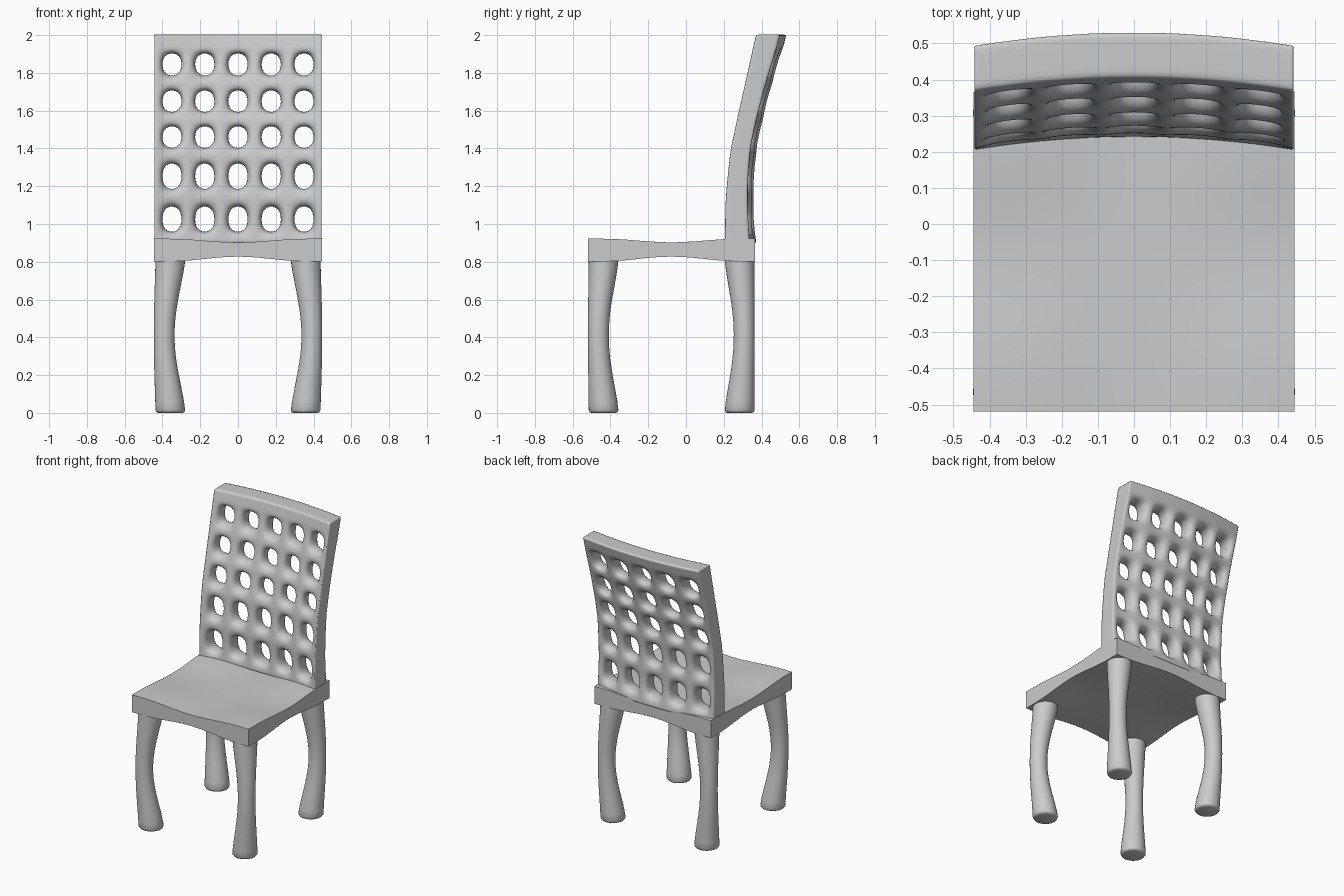
import bpy, bmesh, math

if "Cube" in bpy.data.objects:
    bpy.data.objects.remove(bpy.data.objects["Cube"])


def make_object(name, bm):
    bmesh.ops.recalc_face_normals(bm, faces=bm.faces)
    mesh = bpy.data.meshes.new(name)
    bm.to_mesh(mesh)
    bm.free()
    ob = bpy.data.objects.new(name, mesh)
    bpy.context.collection.objects.link(ob)
    return ob


def shade(ob, angle=40):
    bpy.ops.object.select_all(action='DESELECT')
    ob.select_set(True)
    bpy.context.view_layer.objects.active = ob
    bpy.ops.object.shade_smooth_by_angle(angle=math.radians(angle))


def lerp_table(table, z):
    for (z0, a), (z1, b) in zip(table, table[1:]):
        if z <= z1:
            return a + (b - a) * (z - z0) / (z1 - z0)
    return table[-1][1]


def two_sided_sheet(bm, front, back, is_hole):
    """Join two vertex grids into a closed slab, walling any hole cells."""
    ni, nj = len(front) - 1, len(front[0]) - 1

    def solid(i, j):
        return 0 <= i < ni and 0 <= j < nj and not is_hole(i, j)

    for i in range(ni):
        for j in range(nj):
            if not solid(i, j):
                continue
            ring = [(i, j), (i + 1, j), (i + 1, j + 1), (i, j + 1)]
            near = [(i, j - 1), (i + 1, j), (i, j + 1), (i - 1, j)]
            for g in (front, back):
                bm.faces.new([g[a][b] for a, b in ring])
            for k in range(4):
                if not solid(*near[k]):
                    (a, b), (c, d) = ring[k], ring[(k + 1) % 4]
                    bm.faces.new([front[a][b], front[c][d], back[c][d], back[a][b]])


# Seat: sharp-edged slab, dished on top and arched underneath
def bell(u):
    return math.cos(math.pi / 2 * min(abs(u) / 0.82, 1)) ** 2


bm = bmesh.new()
N = 24
top, bottom = [], []
for i in range(N + 1):
    u = 2 * i / N - 1
    rows = [], []
    for j in range(N + 1):
        v = 2 * j / N - 1
        fx, fy = bell(u), bell(v)
        d = fx + fy - 0.9 * fx * fy
        x, y = 0.445 * u, -0.077 + 0.442 * v
        rows[0].append(bm.verts.new((x, y, 0.922 - 0.019 * d)))
        rows[1].append(bm.verts.new((x, y, 0.802 + 0.025 * d)))
    top.append(rows[0])
    bottom.append(rows[1])
two_sided_sheet(bm, top, bottom, lambda i, j: False)
shade(make_object("seat", bm))

# Backrest: curved, leaning lattice with 5 x 5 rounded holes
FRONT = [(0.9, 0.205), (1.1, 0.208), (1.25, 0.218), (1.4, 0.237),
         (1.6, 0.28), (1.8, 0.325), (1.95, 0.358), (2.01, 0.372)]
THICK = [(0.9, 0.13), (1.1, 0.115), (1.3, 0.105), (1.5, 0.10),
         (1.75, 0.108), (1.92, 0.123), (2.01, 0.125)]
xs = [-0.442]
for c in (-0.35, -0.176, 0, 0.176, 0.35):
    xs += [c - 0.052, c + 0.052]
xs.append(0.442)
zs = [0.90]
for c, h in ((1.025, 0.069), (1.253, 0.069), (1.46, 0.058), (1.65, 0.058), (1.845, 0.06)):
    zs += [c - h, c + h]
zs += [1.955, 2.003]

bm = bmesh.new()
front, back = [], []
for x in xs:
    bow = 0.037 * (1 - (x / 0.442) ** 2)
    ys = [(lerp_table(FRONT, z) + bow, lerp_table(THICK, z), z) for z in zs]
    front.append([bm.verts.new((x, y, z)) for y, t, z in ys])
    back.append([bm.verts.new((x, y + t, z)) for y, t, z in ys])
two_sided_sheet(bm, front, back, lambda i, j: i % 2 == 1 and j % 2 == 1 and j < 10)
crease = bm.edges.layers.float.new("crease_edge")
for e in bm.edges:
    a, b = (v.co for v in e.verts)
    if all(abs(abs(p.x) - 0.442) < 1e-4 for p in (a, b)):
        e[crease] = 0.6
    if all(p.z < 0.901 for p in (a, b)):
        e[crease] = 0.9
    if all(p.z > 2.0 for p in (a, b)):
        e[crease] = 0.45
backrest = make_object("backrest", bm)
sub = backrest.modifiers.new("smooth", 'SUBSURF')
sub.levels = sub.render_levels = 3
backrest.data.shade_smooth()


# Legs: round, waisted, bowing out towards the seat corners
def leg(name, side, y_end, y_mid):
    bm = bmesh.new()
    S, R = 32, 20
    levels = [(0.0, 0.82), (0.004, 0.93), (0.015, 1.0)]
    levels += [(0.015 + 0.815 * k / R, 1.0) for k in range(1, R + 1)]
    rings = []
    for z, scale in levels:
        w = math.cos(math.pi / 2 * min(abs(z - 0.41) / 0.41, 1)) ** 1.4
        r = (0.079 - 0.024 * w) * scale
        cx = side * (0.358 + 0.033 * w)
        cy = y_end + (y_mid - y_end) * w
        rings.append([bm.verts.new((cx + r * math.cos(2 * math.pi * s / S),
                                    cy + r * math.sin(2 * math.pi * s / S), z))
                      for s in range(S)])
    for lo, hi in zip(rings, rings[1:]):
        for s in range(S):
            n = (s + 1) % S
            bm.faces.new((lo[s], lo[n], hi[n], hi[s]))
    bm.faces.new(rings[0])
    bm.faces.new(rings[-1])
    shade(make_object(name, bm), 50)


for side, label in ((-1, "left"), (1, "right")):
    leg("front_leg_" + label, side, -0.436, -0.464)
    leg("back_leg_" + label, side, 0.284, 0.308)
